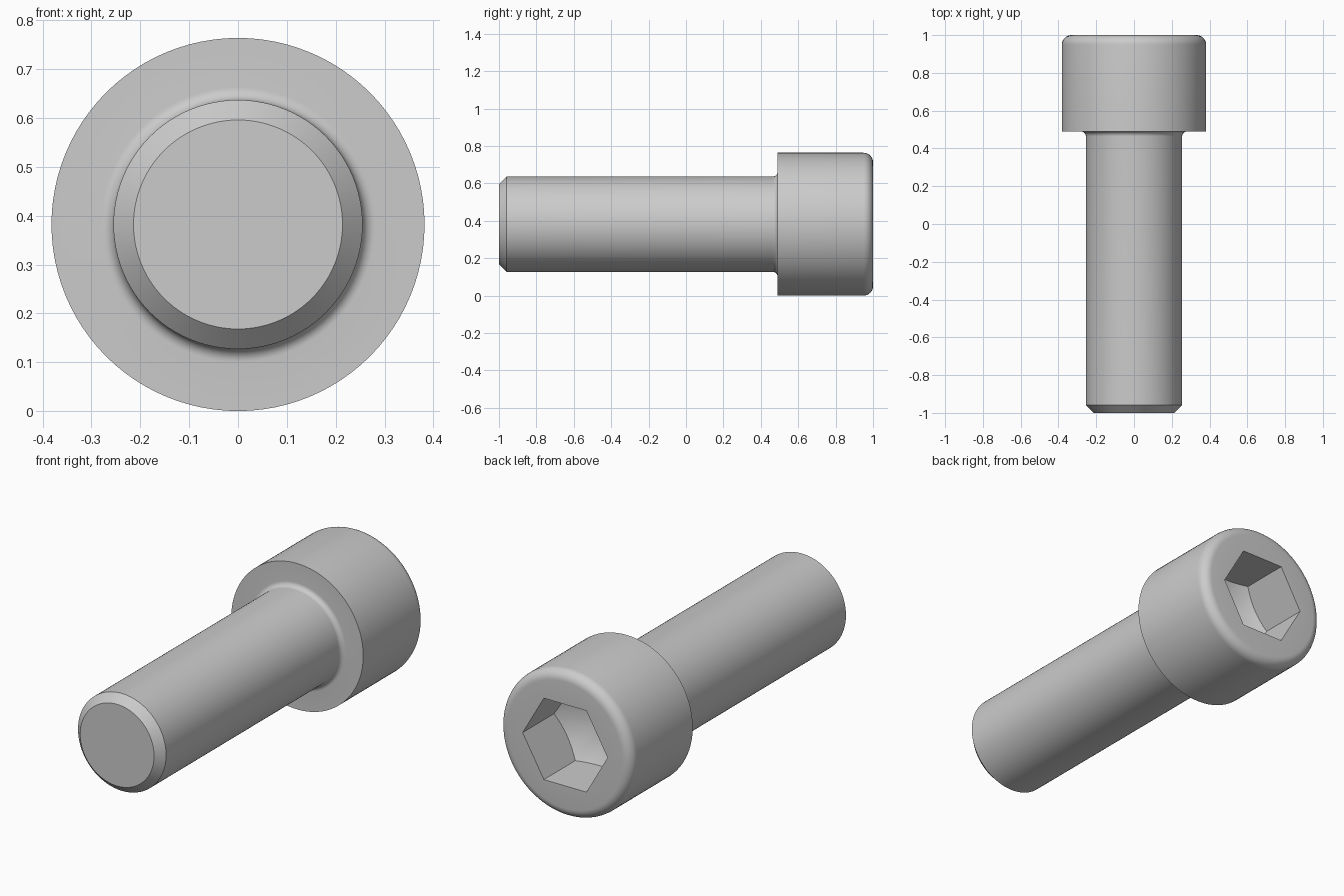
import bpy, bmesh
from math import cos, sin, tan, pi, radians
from mathutils import Matrix, Vector

cube = bpy.data.objects.get("Cube")
if cube:
    bpy.data.objects.remove(cube, do_unlink=True)

HEAD_R, SHANK_R, HEX_R = 0.382, 0.255, 0.246
CENTRE = Vector((0, 0, HEAD_R))
BACK, SHOULDER, TIP = 1.0, 0.49, -1.0

steel = bpy.data.materials.new("steel_grey")
steel.use_nodes = True
GREY = (0.6, 0.6, 0.6, 1)
steel.diffuse_color = GREY
steel.node_tree.nodes["Principled BSDF"].inputs["Base Color"].default_value = GREY


def add_object(name, bm):
    bmesh.ops.recalc_face_normals(bm, faces=bm.faces)
    mesh = bpy.data.meshes.new(name)
    bm.to_mesh(mesh)
    bm.free()
    mesh.materials.append(steel)
    obj = bpy.data.objects.new(name, mesh)
    bpy.context.collection.objects.link(obj)
    return obj


def lathe(name, profile, steps=96):
    """Turn (radius, y) points around the screw axis."""
    bm = bmesh.new()
    verts = [bm.verts.new(CENTRE + Vector((r, y, 0))) for r, y in profile]
    edges = [bm.edges.new(pair) for pair in zip(verts, verts[1:])]
    bmesh.ops.spin(bm, geom=verts + edges, cent=CENTRE, axis=(0, 1, 0),
                   angle=2 * pi, steps=steps)
    bmesh.ops.remove_doubles(bm, verts=bm.verts, dist=1e-5)
    return add_object(name, bm)


def arc(r, y, radius, start, end, steps=8):
    angles = [radians(start + (end - start) * i / steps) for i in range(steps + 1)]
    return [(r + radius * cos(a), y + radius * sin(a)) for a in angles]


def boolean(target, tool, operation):
    mod = target.modifiers.new(operation.lower(), "BOOLEAN")
    mod.operation, mod.solver, mod.object = operation, "EXACT", tool
    graph = bpy.context.evaluated_depsgraph_get()
    mesh = bpy.data.meshes.new_from_object(target.evaluated_get(graph))
    target.modifiers.clear()
    target.data = mesh
    bpy.data.objects.remove(tool, do_unlink=True)


# Screw body: chamfered tip, shank, neck fillet, head with rounded rim
NECK, RIM, CHAMFER = 0.026, 0.051, 0.041
profile = [(0, TIP), (SHANK_R - CHAMFER, TIP), (SHANK_R, TIP + CHAMFER)]
profile += arc(SHANK_R + NECK, SHOULDER - NECK, NECK, 180, 90)
profile += [(HEAD_R, SHOULDER)]
profile += arc(HEAD_R - RIM, BACK - RIM, RIM, 0, 90)
profile += [(0, BACK)]
screw = lathe("socket_head_screw", profile)

# Hex socket cutter, ending in a conical drill point
FLOOR, SLOPE, DRILL_R = BACK - 0.26, tan(radians(30)), 0.3
drill = lathe("drill_cutter", [
    (0, FLOOR - HEX_R * SLOPE), (DRILL_R, FLOOR + (DRILL_R - HEX_R) * SLOPE),
    (DRILL_R, BACK + 0.1), (0, BACK + 0.1)])
bm = bmesh.new()
bmesh.ops.create_cone(bm, cap_ends=True, segments=6, radius1=HEX_R, radius2=HEX_R, depth=1,
                      matrix=Matrix.Translation(CENTRE + Vector((0, BACK, 0)))
                      @ Matrix.Rotation(pi / 2, 4, "X") @ Matrix.Rotation(pi / 6, 4, "Z"))
# Turn a corner of the hexagon towards +x
corner = max(bm.verts, key=lambda v: v.co.x)
if abs(corner.co.z - HEAD_R) > 0.01:
    bmesh.ops.rotate(bm, verts=bm.verts, cent=CENTRE, matrix=Matrix.Rotation(pi / 6, 3, "Y"))
socket = add_object("socket_cutter", bm)

boolean(socket, drill, "INTERSECT")
boolean(screw, socket, "DIFFERENCE")

# Smooth round surfaces, crisp edges
bpy.ops.object.select_all(action="DESELECT")
screw.select_set(True)
bpy.context.view_layer.objects.active = screw
bpy.ops.object.shade_smooth_by_angle(angle=radians(25))
